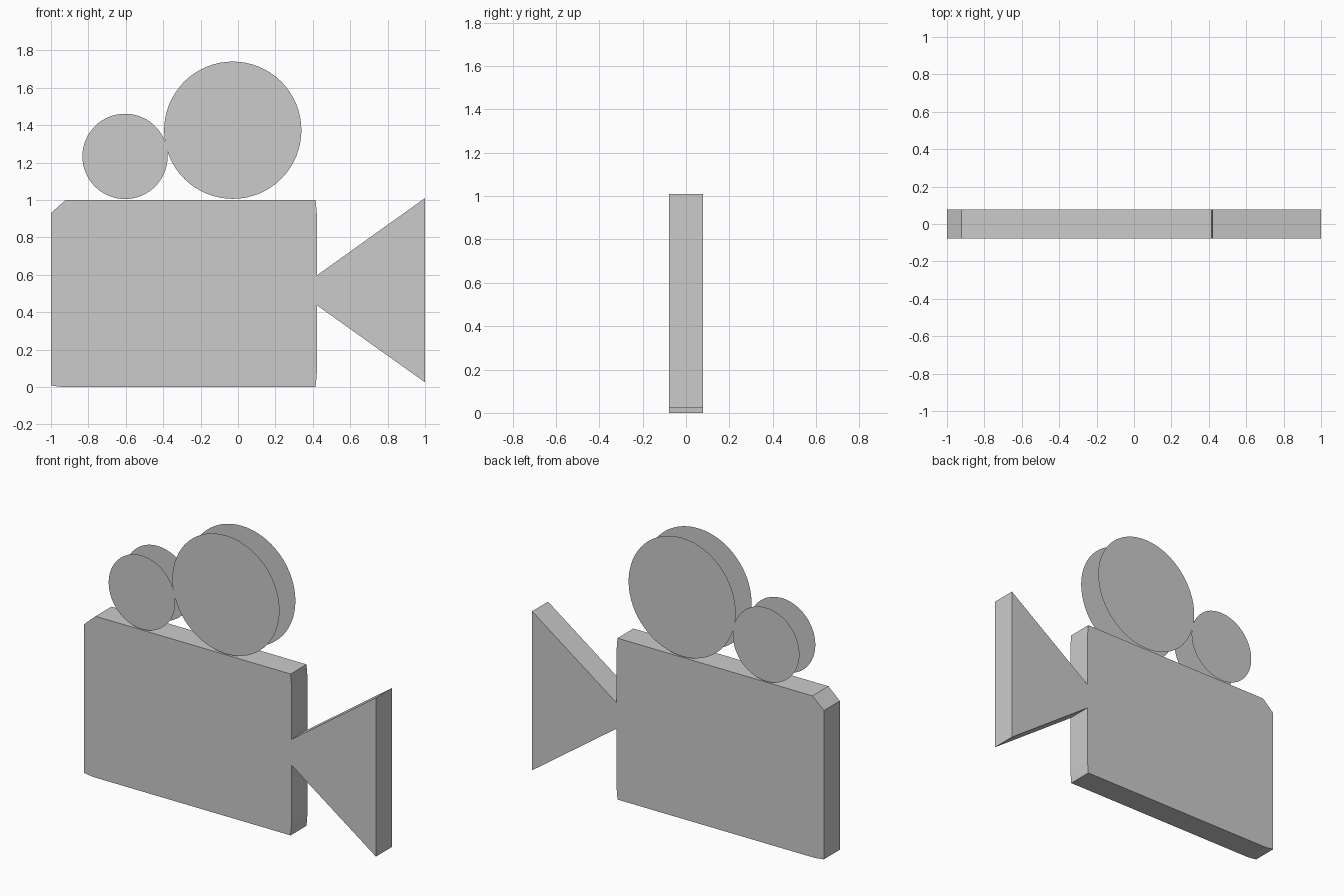
import bpy, bmesh
from math import radians
from mathutils import Matrix

if "Cube" in bpy.data.objects:
    bpy.data.objects.remove(bpy.data.objects["Cube"])

HALF = 0.078  # half of the model's thickness


def add_object(name, bm):
    mesh = bpy.data.meshes.new(name)
    bm.to_mesh(mesh)
    bm.free()
    obj = bpy.data.objects.new(name, mesh)
    bpy.context.collection.objects.link(obj)
    return obj


def extruded_profile(name, points):
    """Closed slab from an (x, z) outline, extruded through y."""
    bm = bmesh.new()
    face = bm.faces.new([bm.verts.new((x, -HALF, z)) for x, z in points])
    new = bmesh.ops.extrude_face_region(bm, geom=[face], use_keep_orig=True)["geom"]
    verts = [g for g in new if isinstance(g, bmesh.types.BMVert)]
    bmesh.ops.translate(bm, verts=verts, vec=(0, 2 * HALF, 0))
    bmesh.ops.recalc_face_normals(bm, faces=bm.faces[:])
    return add_object(name, bm)


def reel(name, x, z, radius):
    """Two thin open discs, one on each face of the camera, with no rim."""
    bm = bmesh.new()
    for side in (-1, 1):
        place = Matrix.Translation((x, side * HALF, z)) @ Matrix.Rotation(radians(-90 * side), 4, 'X')
        # rotating local +z to face outward along y
        bmesh.ops.create_circle(bm, cap_ends=True, segments=64, radius=radius, matrix=place)
    for f in bm.faces:
        f.normal_update()
        if f.normal.y * f.calc_center_median().y < 0:
            f.normal_flip()
    return add_object(name, bm)


# Camera body and flared lens hood, one continuous outline
extruded_profile("camera_body", [
    (-0.94, 0.0), (0.415, 0.0), (0.422, 0.08), (0.422, 0.437),
    (1.0, 0.025), (1.0, 1.01), (0.422, 0.597), (0.422, 0.92),
    (0.415, 1.0), (-0.922, 1.0), (-1.0, 0.93), (-1.0, 0.008),
])

# Film reels
reel("small_reel", -0.604, 1.233, 0.228)
reel("large_reel", -0.028, 1.373, 0.367)
